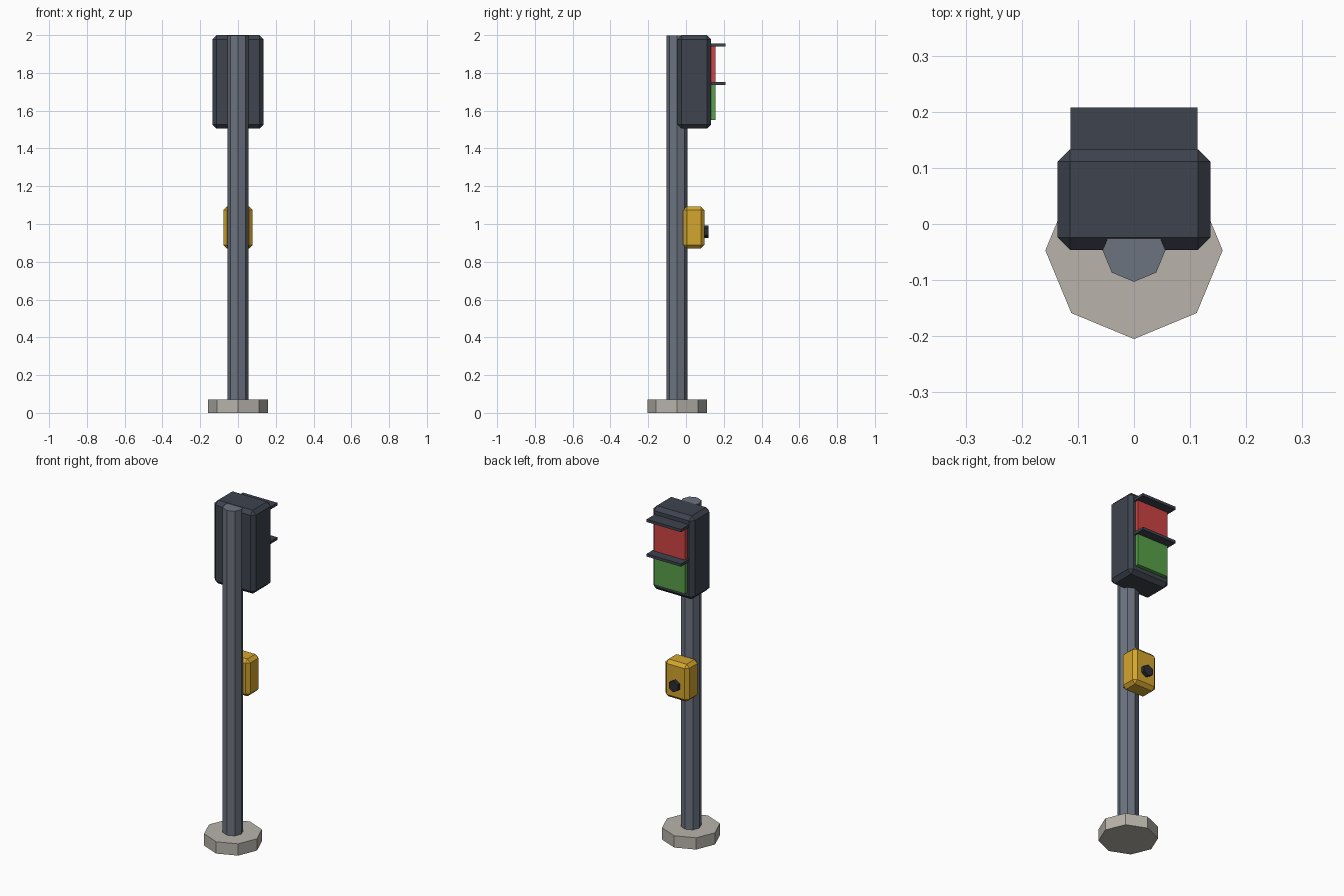
import bpy, math
from mathutils import Matrix

if "Cube" in bpy.data.objects:
    bpy.data.objects.remove(bpy.data.objects["Cube"])


def lin(c):
    c /= 255
    return c / 12.92 if c <= 0.04045 else ((c + 0.055) / 1.055) ** 2.4


def material(name, r, g, b):
    m = bpy.data.materials.new(name)
    m.diffuse_color = (lin(r), lin(g), lin(b), 1)
    m.use_nodes = True
    m.node_tree.nodes["Principled BSDF"].inputs["Base Color"].default_value = m.diffuse_color
    return m


housing = material("dark_housing", 61, 67, 78)
steel = material("grey_steel", 108, 115, 128)
concrete = material("concrete", 184, 180, 171)
yellow = material("yellow", 212, 166, 46)
red = material("red_lens", 208, 68, 68)
green = material("green_lens", 88, 160, 72)
black = material("black_button", 42, 45, 54)


# Box from min/max corners with an optional flat chamfer
def box(name, lo, hi, mat, chamfer=0):
    bpy.ops.mesh.primitive_cube_add(size=1)
    o = bpy.context.object
    o.name = name
    size = [h - l for l, h in zip(lo, hi)]
    mid = [(h + l) / 2 for l, h in zip(lo, hi)]
    o.data.transform(Matrix.Translation(mid) @ Matrix.Diagonal((*size, 1)))
    o.data.materials.append(mat)
    if chamfer:
        b = o.modifiers.new("chamfer", "BEVEL")
        b.width = chamfer
        b.segments = 1
        b.limit_method = 'NONE'
    return o


# Flat-sided prism with a corner pointing along +x (local)
def prism(name, sides, radius, depth, loc, mat, rot=(0, 0, 0)):
    bpy.ops.mesh.primitive_cylinder_add(vertices=sides, radius=radius, depth=depth,
                                        location=loc, rotation=rot)
    o = bpy.context.object
    o.name = name
    o.data.materials.append(mat)
    return o


# Foot and pole
POLE_Y = -0.047
prism("base", 8, 0.158, 0.07, (0, POLE_Y, 0.035), concrete)
prism("pole", 8, 0.056, 1.96, (0, POLE_Y, 1.018), steel)

# Signal head with two lenses, each under a flat visor
box("signal_head", (-0.136, -0.046, 1.505), (0.136, 0.133, 2.0), housing, 0.022)
for name, mat, z0, z1 in (("red", red, 1.75, 1.94), ("green", green, 1.55, 1.735)):
    box(name + "_lens", (-0.102, 0.12, z0), (0.102, 0.155, z1), mat)
    box(name + "_visor", (-0.113, 0.12, z1), (0.113, 0.208, z1 + 0.016), housing)

# Push button box
box("button_box", (-0.078, -0.015, 0.87), (0.078, 0.098, 1.092), yellow, 0.019)
prism("push_button", 6, 0.034, 0.04, (0, 0.099, 0.959), black, (math.pi / 2, 0, 0))
